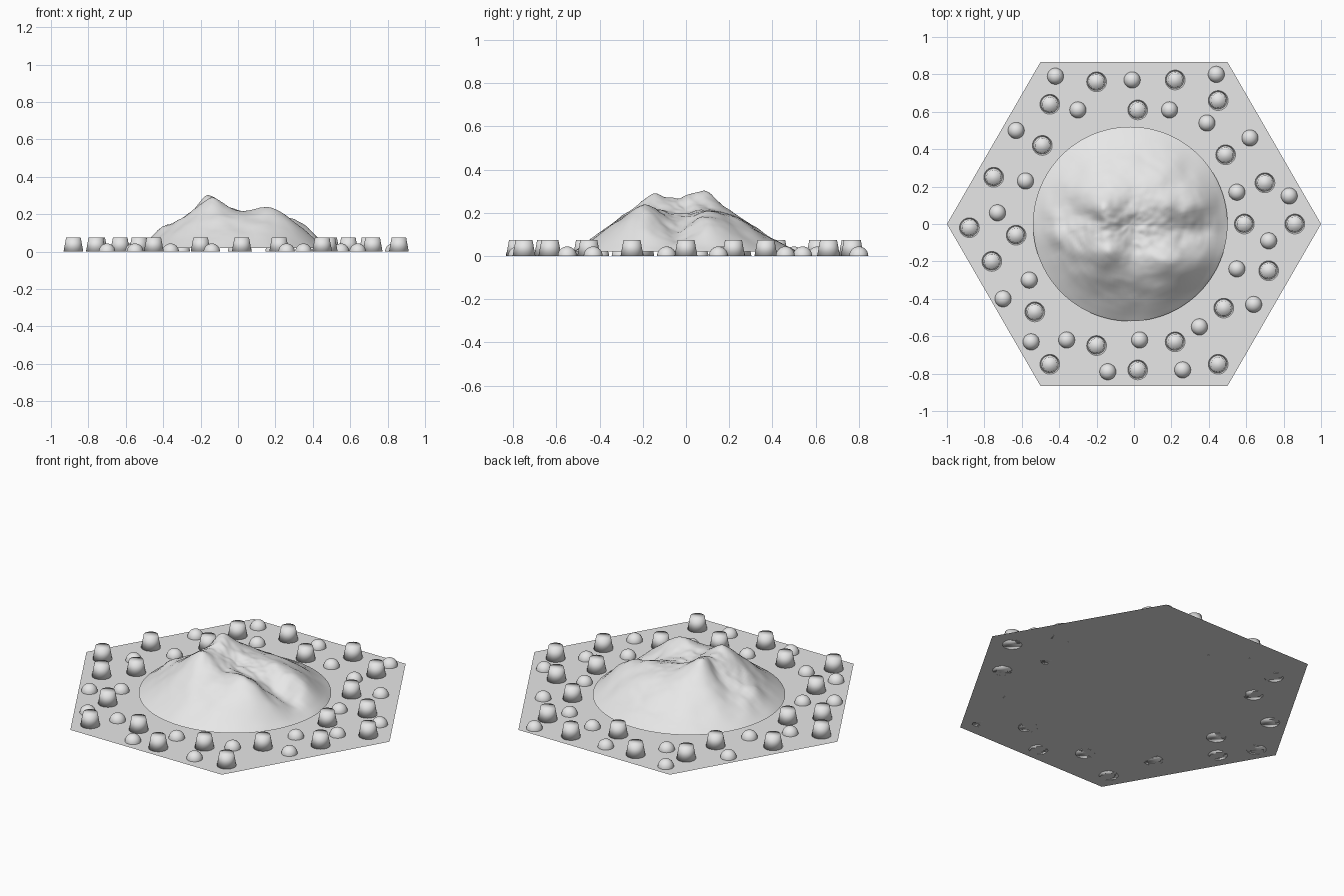
import bpy, bmesh, math
from mathutils import Vector, noise

cube = bpy.data.objects.get("Cube")
if cube:
    bpy.data.objects.remove(cube, do_unlink=True)

stone = bpy.data.materials.new("plain_grey")
stone.use_nodes = True
GREY = (0.8, 0.8, 0.8, 1)
stone.diffuse_color = GREY
stone.node_tree.nodes["Principled BSDF"].inputs["Base Color"].default_value = GREY


def finish(bm, name, smooth=True):
    mesh = bpy.data.meshes.new(name)
    for face in bm.faces:
        face.smooth = smooth
    bm.to_mesh(mesh)
    bm.free()
    mesh.materials.append(stone)
    obj = bpy.data.objects.new(name, mesh)
    bpy.context.collection.objects.link(obj)
    return obj


def scatter(first, name, spots):
    # Linked copies share one mesh
    for i, (x, y) in enumerate(spots):
        obj = first if i == 0 else first.copy()
        if i:
            bpy.context.collection.objects.link(obj)
        obj.name = f"{name}_{i + 1}"
        obj.location = (x, y, 0)


# Hexagonal ground tile, a single flat sheet
bm = bmesh.new()
corners = [bm.verts.new((math.cos(math.pi * k / 3), math.sin(math.pi * k / 3), 0)) for k in range(6)]
bm.faces.new(corners)
finish(bm, "hexagon_ground", False)

# Mountain: survey heights grouped by side, then interpolated
RADIUS, RIM, CENTRE = 0.52, 0.02, Vector((-0.02, 0))
summit = [(-.16, .08, .3), (-.14, -.15, .285), (-.16, -.03, .265), (0, 0, .2), (0, -.14, .21), (0, .14, .21)]
east = [(.16, -.2, .235), (.25, -.18, .2), (.35, -.2, .12), (.15, -.04, .17), (.28, -.06, .11),
        (.38, -.05, .075), (.15, .1, .21), (.3, .11, .17), (.38, .1, .12)]
north = [(-.1, .22, .2), (-.1, .35, .11), (.15, .25, .16), (.15, .38, .08), (.3, .3, .07)]
south = [(.05, -.33, .155), (-.1, -.3, .18), (-.1, -.42, .09), (.12, -.42, .085), (.3, -.33, .08)]
west = [(-.25, .03, .2), (-.33, 0, .155), (-.4, -.05, .13), (-.48, 0, .06), (-.3, .2, .14),
        (-.3, -.2, .15), (-.35, .3, .06)]
survey = [(Vector(p[:2]), p[2]) for p in summit + east + north + south + west]
for k in range(24):
    a = math.tau * k / 24
    survey.append((CENTRE + RADIUS * Vector((math.cos(a), math.sin(a))), RIM))


def kernel(a, b):
    return math.sqrt((a - b).length_squared + 0.0009)


def solve(rows):
    # Gaussian elimination with pivoting on an augmented matrix
    n = len(rows)
    for c in range(n):
        pivot = max(range(c, n), key=lambda r: abs(rows[r][c]))
        rows[c], rows[pivot] = rows[pivot], rows[c]
        for r in range(n):
            if r != c:
                f = rows[r][c] / rows[c][c]
                rows[r] = [u - f * v for u, v in zip(rows[r], rows[c])]
    return [rows[i][n] / rows[i][i] for i in range(n)]


weights = solve([[kernel(p, q) for q, _ in survey] + [h] for p, h in survey])


def height(p, t):
    z = sum(w * kernel(p, q) for w, (q, _) in zip(weights, survey))
    # Crags are strongest along the east-west gully
    rough = 0.008 + 0.016 * math.exp(-((p.y + 0.02) / 0.12) ** 2)
    crag = noise.fractal(Vector((p.x * 7, p.y * 9, 3)), 0.9, 2.1, 3)
    return max(RIM, z + rough * crag * min(1, 4 * (1 - t)))


RINGS, SPOKES = 44, 96
bm = bmesh.new()
top = bm.verts.new((*CENTRE, height(CENTRE, 0)))
previous = None
for r in range(1, RINGS + 1):
    t = r / RINGS
    ring = []
    for s in range(SPOKES):
        a = math.tau * s / SPOKES
        p = CENTRE + RADIUS * t * Vector((math.cos(a), math.sin(a)))
        ring.append(bm.verts.new((p.x, p.y, RIM if r == RINGS else height(p, t))))
    for s in range(SPOKES):
        n = (s + 1) % SPOKES
        if previous:
            bm.faces.new((previous[s], ring[s], ring[n], previous[n]))
        else:
            bm.faces.new((top, ring[s], ring[n]))
    previous = ring
finish(bm, "mountain")

# Tapered stumps around the mountain
bm = bmesh.new()
bmesh.ops.create_cone(bm, cap_ends=True, segments=32, radius1=0.053, radius2=0.039, depth=0.075)
bmesh.ops.translate(bm, verts=bm.verts, vec=(0, 0, 0.0375))
stump = finish(bm, "stump")
scatter(stump, "stump", [
    (-.2, .76), (.22, .77), (-.45, .64), (.02, .61), (.45, .66), (-.49, .42), (.49, .37), (-.75, .25),
    (.7, .22), (-.88, -.02), (-.63, -.06), (.59, 0), (.86, 0), (-.76, -.2), (.72, -.25), (-.53, -.47),
    (.48, -.45), (-.2, -.65), (.22, -.63), (-.45, -.75), (.02, -.78), (.45, -.75)])

# Half-sphere bushes between the stumps
bm = bmesh.new()
bmesh.ops.create_uvsphere(bm, u_segments=24, v_segments=16, radius=0.044)
bmesh.ops.bisect_plane(bm, geom=bm.verts[:] + bm.edges[:] + bm.faces[:], dist=0.0001,
                       plane_co=(0, 0, 0), plane_no=(0, 0, 1), clear_inner=True)
bush = finish(bm, "bush")
scatter(bush, "bush", [
    (-.42, .79), (-.01, .77), (.44, .8), (-.3, .61), (.19, .61), (.39, .54), (-.63, .5), (.62, .46),
    (-.58, .23), (.55, .17), (.83, .15), (-.73, .06), (.72, -.09), (.55, -.24), (-.56, -.3), (-.7, -.4),
    (.64, -.43), (.35, -.55), (-.55, -.63), (-.36, -.62), (.03, -.62), (-.14, -.79), (.26, -.78)])
